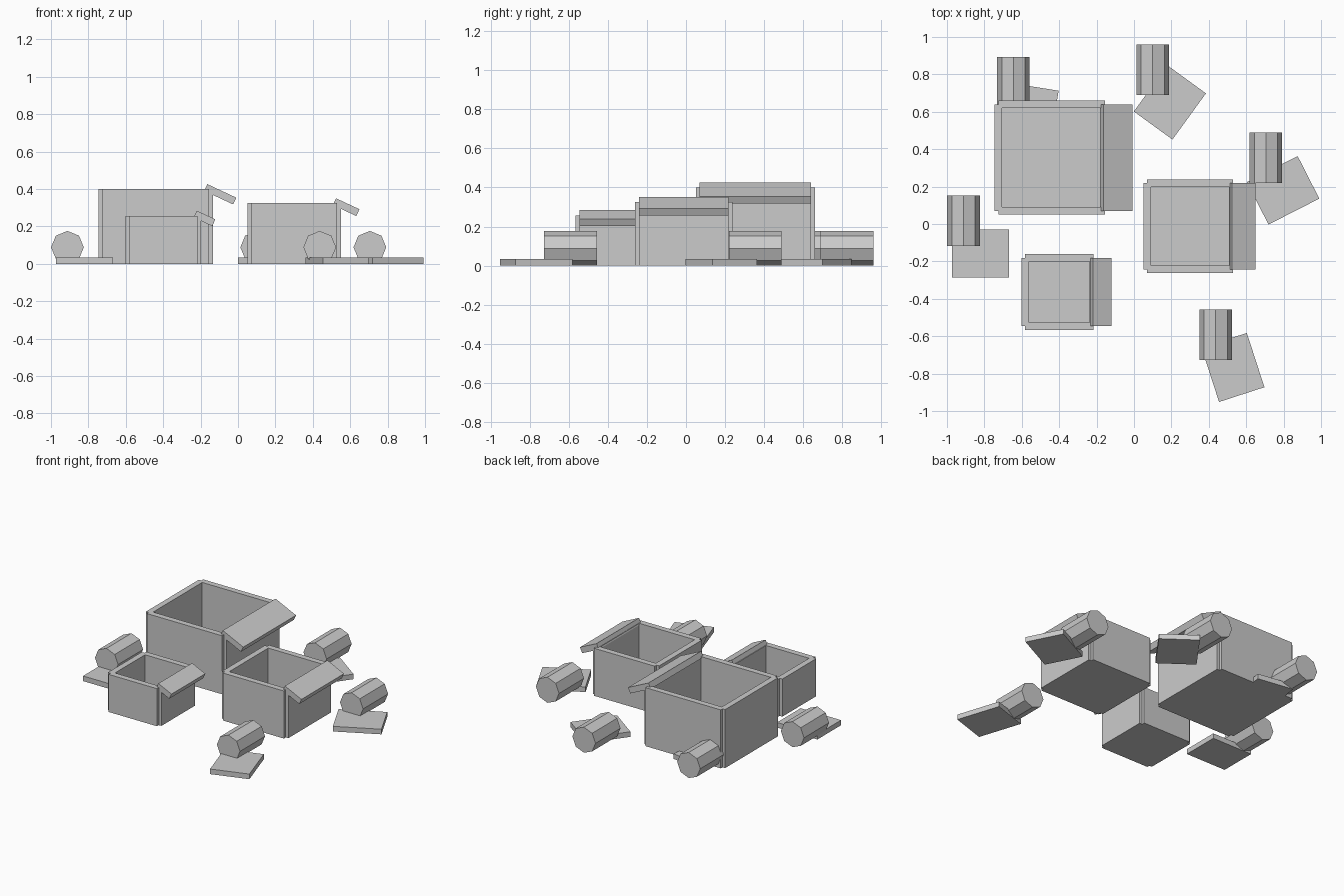
import bpy
import math

if "Cube" in bpy.data.objects:
    bpy.data.objects.remove(bpy.data.objects["Cube"])


def block(name, loc, size, rot=(0, 0, 0)):
    bpy.ops.mesh.primitive_cube_add(size=1, location=loc, rotation=rot)
    ob = bpy.context.object
    ob.name = name
    ob.scale = size
    bpy.ops.object.transform_apply(location=False, rotation=False, scale=True)
    return ob


T = 0.04  # wall thickness


def open_box(label, cx, cy, s, h, flap_z):
    # floor and four overlapping wall panels
    block(label + "_floor", (cx, cy, T / 2), (s, s, T))
    for side, d in (("a", -1), ("b", 1)):
        block(label + "_wall_x_" + side, (cx + d * s / 2, cy, h / 2), (T, s, h))
        block(label + "_wall_y_" + side, (cx, cy + d * s / 2, h / 2), (s, T, h))
    # tilted flap hanging over the right edge
    block(label + "_flap", (cx + 0.605 * s, cy, flap_z), (0.3 * s, s, T),
          (0, math.radians(25), 0))


open_box("large_box", -0.44, 0.355, 0.57, 0.40, 0.372)
open_box("medium_box", 0.30, -0.012, 0.46, 0.325, 0.303)
open_box("small_box", -0.40, -0.363, 0.365, 0.257, 0.243)

# eight-sided rolls, each with a flat slab turned a further 27 degrees
R = 0.0875
items = [(-0.912, 0.017), (0.705, 0.355), (0.10, 0.825),
         (-0.645, 0.757), (0.437, -0.592)]
for i, (x, y) in enumerate(items):
    bpy.ops.mesh.primitive_cylinder_add(vertices=8, radius=R, depth=0.27,
                                        location=(x, y, R + 0.001),
                                        rotation=(math.pi / 2, 0, 0))
    bpy.context.object.name = f"roll_{i + 1}"
    block(f"slab_{i + 1}", (x + 0.092, y - 0.175, 0.0175),
          (0.305, 0.255, 0.035), (0, 0, math.radians(27 * i)))
